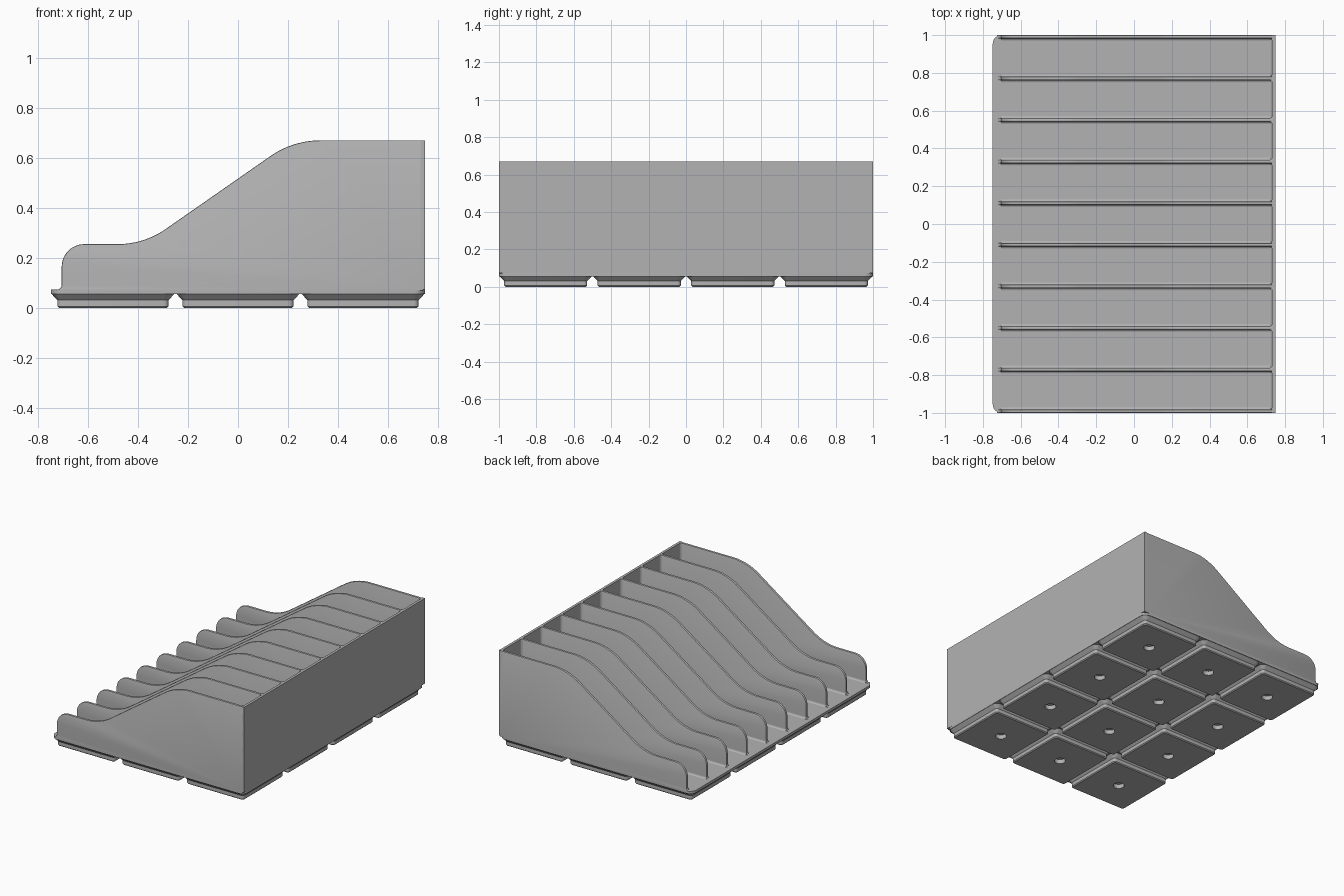
import bpy, bmesh, math
from mathutils import Vector

cube = bpy.data.objects.get("Cube")
if cube:
    bpy.data.objects.remove(cube, do_unlink=True)

HX, HY, TOP = 0.748, 1.0, 0.67       # half sizes and overall height
BASE, FLOOR = 0.056, 0.074           # underside and top of the base plate
THICK, FILLET = 0.018, 0.012
PITCH = (2 * HY - THICK) / 9

grey = bpy.data.materials.new("plain grey")
grey.use_nodes = True
grey.diffuse_color = (0.45, 0.45, 0.45, 1)
grey.node_tree.nodes["Principled BSDF"].inputs["Base Color"].default_value = grey.diffuse_color


def finish(name, bm):
    bmesh.ops.recalc_face_normals(bm, faces=bm.faces[:])
    mesh = bpy.data.meshes.new(name)
    bm.to_mesh(mesh)
    bm.free()
    mesh.materials.append(grey)
    obj = bpy.data.objects.new(name, mesh)
    bpy.context.collection.objects.link(obj)
    bpy.ops.object.select_all(action='DESELECT')
    bpy.context.view_layer.objects.active = obj
    obj.select_set(True)
    bpy.ops.object.shade_smooth_by_angle(angle=math.radians(30))
    return obj


def rounded_rect(hx, hy, r, steps=7):
    """Outline of a rectangle with round corners; a circle if hx = hy = r."""
    pts = []
    for k, (sx, sy) in enumerate([(1, 1), (-1, 1), (-1, -1), (1, -1)]):
        for i in range(steps):
            a = math.pi / 2 * (k + i / (steps - 1))
            pts.append((sx * (hx - r) + r * math.cos(a), sy * (hy - r) + r * math.sin(a)))
    return pts


def loft(bm, rings, cx=0, cy=0):
    """Skin a stack of (half x, half y, radius, height) outlines, capped at both ends."""
    loops = [[bm.verts.new((cx + x, cy + y, z)) for x, y in rounded_rect(hx, hy, r)]
             for hx, hy, r, z in rings]
    for a, b in zip(loops, loops[1:]):
        for i in range(len(a)):
            j = (i + 1) % len(a)
            bm.faces.new((a[i], a[j], b[j], b[i]))
    bm.faces.new(loops[0])
    bm.faces.new(loops[-1])
    bmesh.ops.remove_doubles(bm, verts=bm.verts[:], dist=1e-5)


def prism(bm, pts, direction):
    """Extrude a closed outline along a vector."""
    face = bm.faces.new([bm.verts.new(p) for p in pts])
    ext = bmesh.ops.extrude_face_region(bm, geom=[face], use_keep_orig=True)
    verts = [g for g in ext["geom"] if isinstance(g, bmesh.types.BMVert)]
    bmesh.ops.translate(bm, verts=verts, vec=direction)


def round_corners(corners, steps=12):
    """Replace each (x, z, tangent length) corner by a circular arc."""
    pts = []
    for i, (x, z, t) in enumerate(corners):
        p = Vector((x, z))
        if t == 0:
            pts.append(p)
            continue
        u = (Vector(corners[i - 1][:2]) - p).normalized()
        v = (Vector(corners[i + 1][:2]) - p).normalized()
        half = u.angle(v) / 2
        radius = t * math.tan(half)
        centre = p + (u + v).normalized() * t / math.cos(half)
        start, end = p + u * t - centre, p + v * t - centre
        sweep = math.pi - 2 * half
        for k in range(steps + 1):
            f = k / steps
            arc = start * math.sin((1 - f) * sweep) + end * math.sin(f * sweep)
            pts.append(centre + arc.normalized() * radius)
    return pts


def fillet(bm, corner, u, v, along):
    """Concave strip filling the corner between directions u and v."""
    c, u, v = Vector(corner), Vector(u), Vector(v)
    pts = [c]
    for k in range(6):
        a = math.pi / 2 * k / 5
        pts.append(c + FILLET * (u * (1 - math.sin(a)) + v * (1 - math.cos(a))))
    prism(bm, pts, Vector(along))


# Twelve flared feet, each with a round blind hole underneath
for col in range(3):
    for row in range(4):
        bm = bmesh.new()
        loft(bm, [(0.036, 0.036, 0.036, 0.03), (0.036, 0.036, 0.036, 0),
                  (0.216, 0.216, 0.013, 0), (0.222, 0.222, 0.019, 0.006),
                  (0.222, 0.222, 0.019, 0.031), (0.247, 0.247, 0.044, BASE + 0.001)],
             (col - 1) / 2, (row - 1.5) / 2)
        finish(f"foot_{col + 1}_{row + 1}", bm)

# Base plate with round corners
bm = bmesh.new()
loft(bm, [(HX, HY, 0.045, BASE), (HX, HY, 0.045, FLOOR)])
finish("base_plate", bm)

# Tall end wall
bm = bmesh.new()
prism(bm, [(HX - THICK, -HY, FLOOR), (HX, -HY, FLOOR), (HX, HY, FLOOR), (HX - THICK, HY, FLOOR)],
      (0, 0, TOP - FLOOR))
finish("end_wall", bm)

# Ten curved dividers with softened upper edges
end = HX - THICK / 2
profile = round_corners([(end, 0.07, 0), (end, TOP, 0), (0.22, TOP, 0.11), (-0.376, 0.255, 0.105),
                         (-0.705, 0.255, 0.09), (-0.705, FLOOR, 0.018),
                         (-0.725, FLOOR, 0), (-0.725, 0.07, 0)])
for n in range(10):
    y = -HY + n * PITCH
    bm = bmesh.new()
    prism(bm, [(p.x, y, p.y) for p in profile], (0, THICK, 0))
    rim = []
    for e in bm.edges:
        a, b = e.verts[0].co, e.verts[1].co
        low = min(a.z, b.z) < FLOOR + 0.001
        if abs(a.y - b.y) < 1e-5 and not low and min(a.x, b.x) < end - 0.001:
            rim.append(e)
    bmesh.ops.bevel(bm, geom=rim, offset=0.005, segments=2, profile=0.5, affect='EDGES')
    finish(f"divider_{n + 1}", bm)

# Fillets along the floor and up the inner corners of each compartment
wall = HX - THICK
for n in range(9):
    low, high = -HY + n * PITCH + THICK, -HY + (n + 1) * PITCH
    bm = bmesh.new()
    for y, s in ((low, 1), (high, -1)):
        fillet(bm, (-0.705, y, FLOOR), (0, s, 0), (0, 0, 1), (wall + 0.705, 0, 0))
        fillet(bm, (wall, y, FLOOR), (0, s, 0), (-1, 0, 0), (0, 0, TOP - FLOOR))
    fillet(bm, (wall, low, FLOOR), (-1, 0, 0), (0, 0, 1), (0, high - low, 0))
    finish(f"compartment_fillet_{n + 1}", bm)
